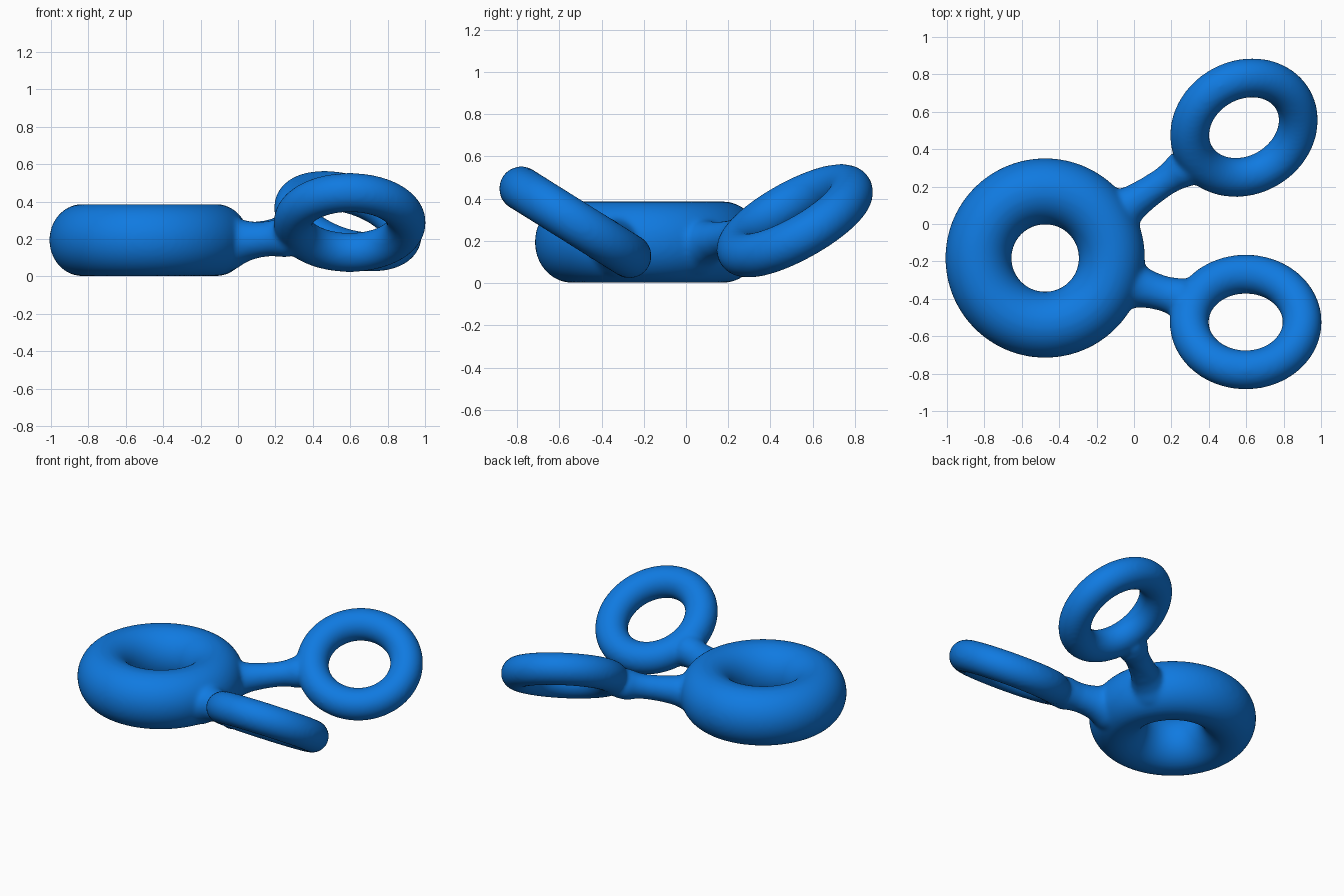
import bpy, bmesh
from math import sin, cos, tau, radians
from mathutils import Matrix, Vector

if "Cube" in bpy.data.objects:
    bpy.data.objects.remove(bpy.data.objects["Cube"])

bm = bmesh.new()


def skin_rows(rows, closed):
    """Join rows of vertices into a tube, either looped or with capped ends."""
    n, m = len(rows), len(rows[0])
    for i in range(n if closed else n - 1):
        a, b = rows[i], rows[(i + 1) % n]
        for j in range(m):
            k = (j + 1) % m
            bm.faces.new((a[j], b[j], b[k], a[k]))
    if not closed:
        bm.faces.new(rows[0])
        bm.faces.new(rows[-1][::-1])


def ring(center, major, minor, height, heading=0, tilt=0):
    """Torus with an oval section, tilted about its own heading axis."""
    mat = (Matrix.Translation(center) @ Matrix.Rotation(radians(heading), 4, 'Z')
           @ Matrix.Rotation(radians(tilt), 4, 'X'))
    rows = []
    for i in range(96):
        a = tau * i / 96
        row = []
        for j in range(40):
            b = tau * j / 40
            r = major + minor * cos(b)
            row.append(bm.verts.new(mat @ Vector((r * cos(a), r * sin(a), height * sin(b)))))
        rows.append(row)
    skin_rows(rows, True)


def neck(start, end, profile):
    """Round connector whose radius follows (position, radius) pairs."""
    start, end = Vector(start), Vector(end)
    rot = (end - start).to_track_quat('Z', 'Y')
    rows = []
    for t, r in profile:
        c = start.lerp(end, t)
        rows.append([bm.verts.new(c + rot @ Vector((r * cos(tau * j / 32), r * sin(tau * j / 32), 0)))
                     for j in range(32)])
    skin_rows(rows, False)


# Large flat ring and two small tilted rings
ring((-0.475, -0.182, 0.194), 0.357, 0.177, 0.193)
ring((0.597, -0.524, 0.288), 0.302, 0.105, 0.105, 0, -32)
ring((0.588, 0.515, 0.295), 0.302, 0.105, 0.105, 30, 33)

# Flared necks from the large ring to the small ones
neck((-0.12, -0.295, 0.175), (0.315, -0.415, 0.215),
     [(0, 0.165), (0.2, 0.15), (0.3, 0.125), (0.4, 0.107), (0.52, 0.097),
      (0.65, 0.094), (0.75, 0.1), (0.85, 0.11), (1, 0.09)])
neck((-0.15, 0.015, 0.175), (0.32, 0.335, 0.245),
     [(0, 0.165), (0.15, 0.14), (0.24, 0.11), (0.34, 0.093), (0.5, 0.083),
      (0.66, 0.08), (0.76, 0.086), (0.85, 0.102), (1, 0.09)])

bmesh.ops.recalc_face_normals(bm, faces=bm.faces)
mesh = bpy.data.meshes.new("ring_trio")
bm.to_mesh(mesh)
bm.free()
obj = bpy.data.objects.new("ring_trio", mesh)
bpy.context.collection.objects.link(obj)

# Fuse into one skin and soften the joints
remesh = obj.modifiers.new("fuse", 'REMESH')
remesh.mode = 'VOXEL'
remesh.voxel_size = 0.012
remesh.use_smooth_shade = True
smooth = obj.modifiers.new("soften", 'SMOOTH')
smooth.factor = 0.5
smooth.iterations = 20

# Blue material
mat = bpy.data.materials.new("blue")
mat.diffuse_color = (0.005, 0.195, 0.75, 1)
mat.use_nodes = True
mat.node_tree.nodes["Principled BSDF"].inputs["Base Color"].default_value = mat.diffuse_color
mesh.materials.append(mat)
